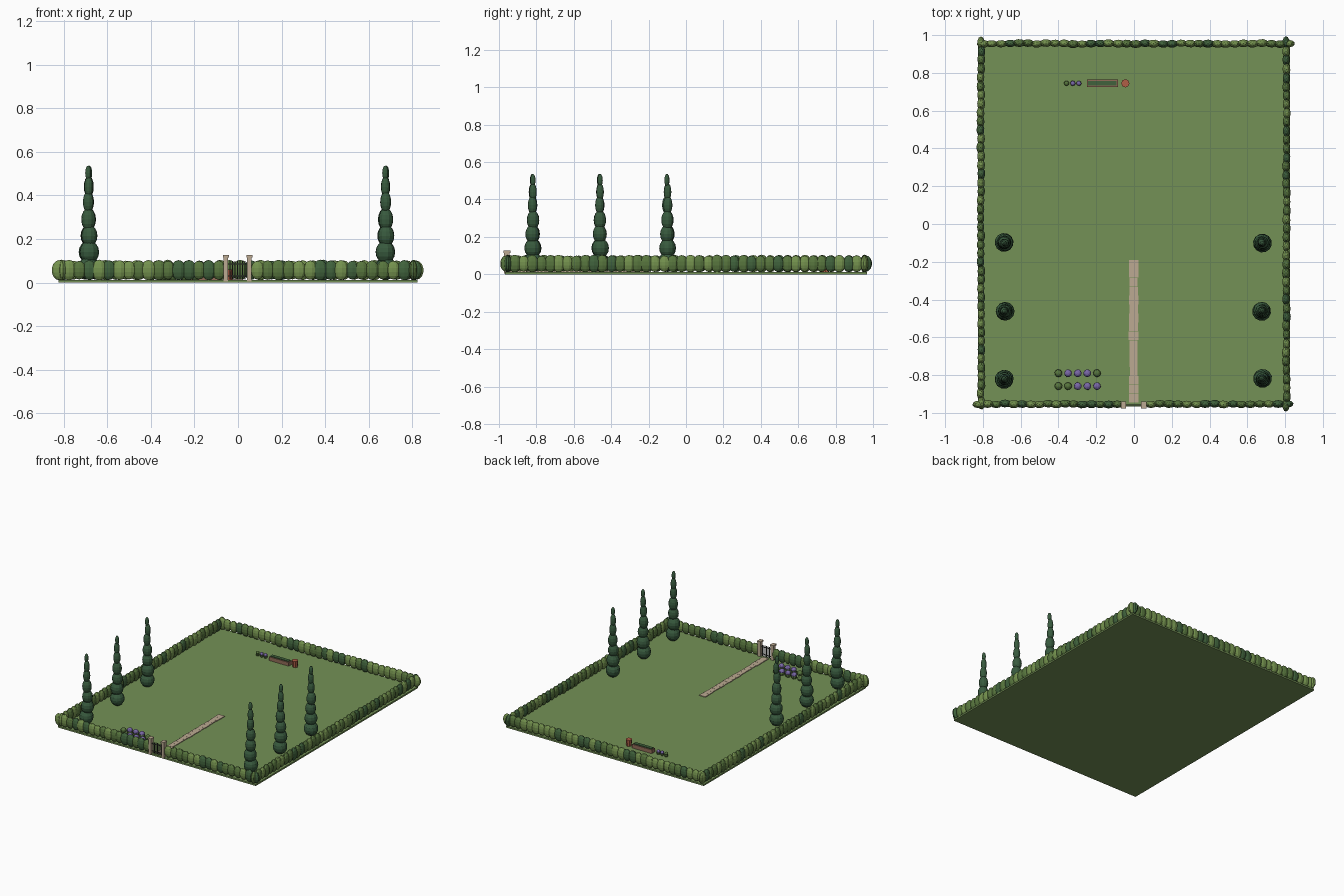
import bpy, bmesh, math, random
from mathutils import Matrix, Vector

if "Cube" in bpy.data.objects:
    bpy.data.objects.remove(bpy.data.objects["Cube"])

random.seed(7)


def make_material(name, r, g, b):
    """Flat colour given as sRGB 0-255, stored as linear."""
    m = bpy.data.materials.new(name)
    lin = [((c / 255 + 0.055) / 1.055) ** 2.4 for c in (r, g, b)]
    m.diffuse_color = (*lin, 1)
    m.use_nodes = True
    m.node_tree.nodes["Principled BSDF"].inputs["Base Color"].default_value = m.diffuse_color
    return m


GRASS = make_material("grass", 116, 145, 86)
LIGHT = make_material("light_leaf", 116, 146, 78)
MID = make_material("mid_leaf", 88, 118, 62)
DARK = make_material("dark_leaf", 64, 98, 60)
CYPRESS = make_material("cypress_leaf", 56, 90, 62)
STONE = make_material("stone", 188, 170, 146)
IRON = make_material("iron", 58, 60, 58)
PURPLE = make_material("lavender", 122, 104, 168)
CLAY = make_material("clay", 176, 94, 70)
WOOD = make_material("wood", 146, 108, 88)


def paint(geo, index):
    for f in {f for v in geo["verts"] for f in v.link_faces}:
        f.material_index = index


def blob(bm, centre, radii, index=0, seg=10, rings=7):
    mat = (Matrix.Translation(centre) @ Matrix.Diagonal((*radii, 1))
           @ Matrix.Rotation(random.uniform(0, 0.6), 4, 'Z'))
    paint(bmesh.ops.create_uvsphere(bm, u_segments=seg, v_segments=rings, radius=1, matrix=mat), index)


def box(bm, lo, hi, index=0):
    lo, hi = Vector(lo), Vector(hi)
    mat = Matrix.Translation((lo + hi) / 2) @ Matrix.Diagonal((*(hi - lo), 1))
    paint(bmesh.ops.create_cube(bm, size=1, matrix=mat), index)


def finish(bm, name, mats):
    me = bpy.data.meshes.new(name)
    bm.to_mesh(me)
    bm.free()
    for m in mats:
        me.materials.append(m)
    ob = bpy.data.objects.new(name, me)
    bpy.context.collection.objects.link(ob)
    return ob


# Lawn slab
bm = bmesh.new()
box(bm, (-0.825, -0.967, 0), (0.825, 0.967, 0.012))
finish(bm, "lawn", [GRASS])


# Clipped hedges: rows of overlapping egg shapes in three greens
def hedge(name, start, end):
    bm = bmesh.new()
    a, b = Vector((*start, 0.057)), Vector((*end, 0.057))
    n = round((b - a).length / 0.047)
    along_x = abs(b.x - a.x) > abs(b.y - a.y)
    for i in range(n + 1):
        p = a.lerp(b, i / n)
        p.x += random.uniform(-0.003, 0.003)
        p.y += random.uniform(-0.003, 0.003)
        k = random.uniform(0.92, 1.05)
        long, thick = 0.035 * k, 0.021 * k
        radii = (long, thick, 0.046 * k) if along_x else (thick, long, 0.046 * k)
        blob(bm, p, radii, random.choice((0, 0, 1, 1, 2)))
    finish(bm, name, [LIGHT, MID, DARK])


hedge("front_hedge_left", (-0.82, -0.953), (-0.09, -0.953))
hedge("front_hedge_right", (0.09, -0.953), (0.81, -0.953))
hedge("back_hedge", (-0.80, 0.955), (0.82, 0.955))
hedge("left_hedge", (-0.81, -0.945), (-0.81, 0.962))
hedge("right_hedge", (0.807, -0.962), (0.807, 0.962))

# Cypress trees: tapering stacks of leaf tiers as (height, radius, half height)
TIERS = [(0.065, 0.050, 0.052), (0.14, 0.045, 0.052), (0.215, 0.037, 0.050),
         (0.29, 0.033, 0.052), (0.37, 0.025, 0.050), (0.44, 0.020, 0.048),
         (0.503, 0.014, 0.034)]
for side, x in (("left", -0.685), ("right", 0.678)):
    for row, y in enumerate((-0.82, -0.46, -0.10)):
        bm = bmesh.new()
        for z, r, h in TIERS:
            blob(bm, (x + random.uniform(-0.003, 0.003), y + random.uniform(-0.003, 0.003), z),
                 (r, r, h), 0, 12, 8)
        finish(bm, f"cypress_{side}_{row + 1}", [CYPRESS])

# Paving slabs of the garden path
bm = bmesh.new()
N, Y0, Y1 = 16, -0.945, -0.19
step = (Y1 - Y0) / N
for i in range(N):
    w = 0.023 + random.uniform(-0.003, 0.003)
    y = Y0 + i * step
    box(bm, (-0.002 - w, y, 0.01), (-0.002 + w, y + step - 0.001, 0.017))
finish(bm, "path", [STONE])

# Gate posts with caps
for name, x in (("left_gate_post", -0.056), ("right_gate_post", 0.052)):
    bm = bmesh.new()
    box(bm, (x - 0.011, -0.972, 0.005), (x + 0.011, -0.944, 0.118))
    box(bm, (x - 0.014, -0.977, 0.115), (x + 0.014, -0.939, 0.127))
    finish(bm, name, [STONE])

# Gate of thin bars and two rails
bm = bmesh.new()
for i in range(7):
    x = -0.036 + i * 0.0115
    box(bm, (x - 0.002, -0.96, 0.015), (x + 0.002, -0.956, 0.098))
for z in (0.03, 0.085):
    box(bm, (-0.046, -0.961, z - 0.002), (0.042, -0.955, z + 0.002))
finish(bm, "gate", [IRON])

# Flower bed: two rows of small leafy clumps, most with purple heads
bm = bmesh.new()
for y, pattern in ((-0.79, "gpppg"), (-0.858, "ggppp")):
    for i, c in enumerate(pattern):
        x = -0.40 + i * 0.051
        blob(bm, (x, y, 0.026), (0.021, 0.021, 0.019), 0)
        if c == "p":
            blob(bm, (x, y, 0.04), (0.021, 0.021, 0.018), 1)
finish(bm, "flower_bed", [MID, PURPLE])

# Small flowers beside the planter
bm = bmesh.new()
for x, c in ((-0.357, 0), (-0.324, 1), (-0.292, 1)):
    blob(bm, (x, 0.745, 0.022), (0.013, 0.013, 0.014), 0)
    blob(bm, (x, 0.745, 0.034), (0.014, 0.014, 0.013), c)
finish(bm, "small_flowers", [MID, PURPLE])

# Planter trough: wooden box, clay rim and leafy filling
bm = bmesh.new()
box(bm, (-0.25, 0.726, 0.01), (-0.086, 0.764, 0.04), 0)
box(bm, (-0.243, 0.732, 0.03), (-0.093, 0.758, 0.046), 1)
finish(bm, "planter", [WOOD, DARK])

# Clay pot
bm = bmesh.new()
bmesh.ops.create_cone(bm, cap_ends=True, segments=8, radius1=0.018, radius2=0.022, depth=0.05,
                      matrix=Matrix.Translation((-0.046, 0.745, 0.036)))
finish(bm, "clay_pot", [CLAY])
